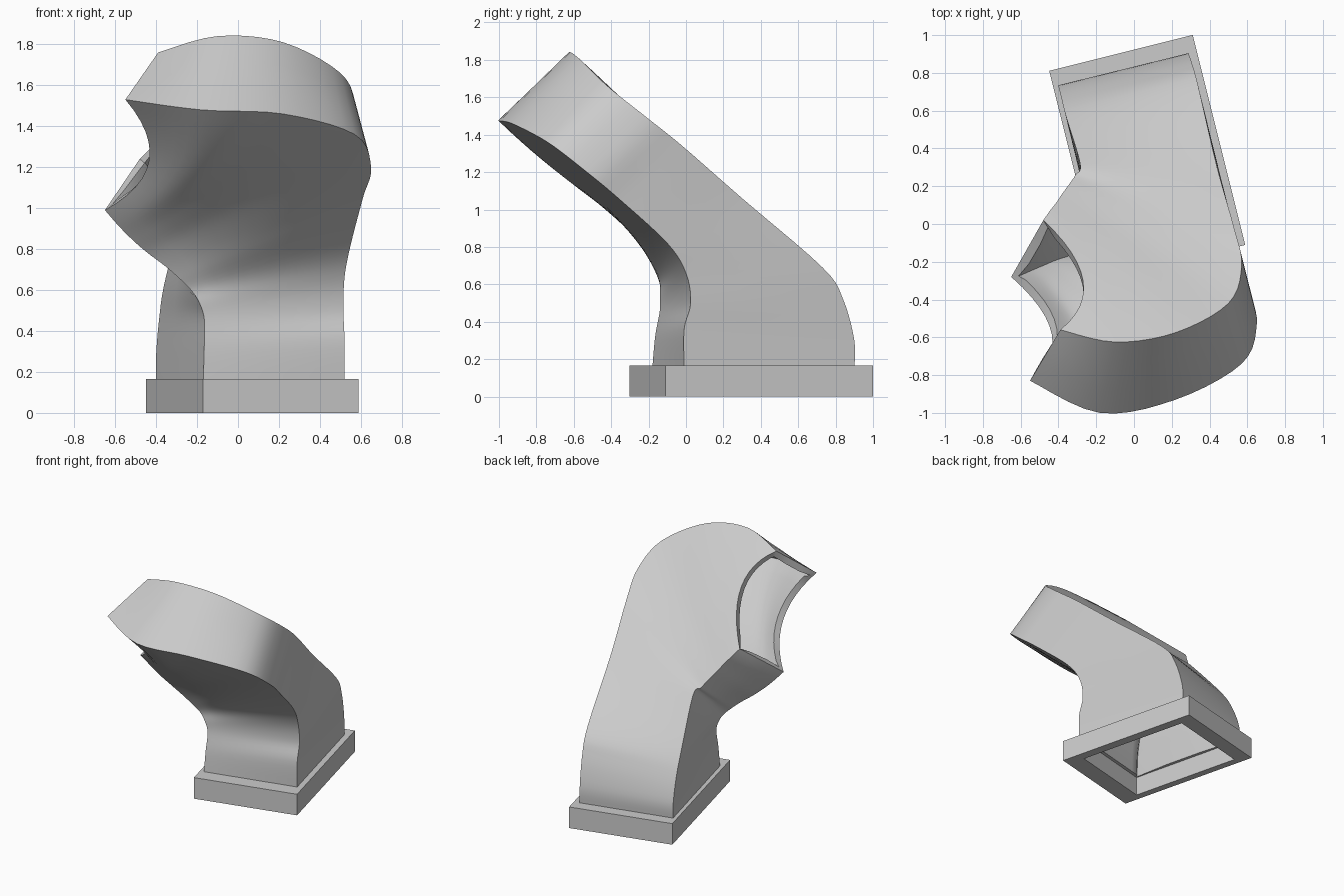
import bpy, bmesh, math
from mathutils import Vector

cube = bpy.data.objects.get("Cube")
if cube:
    bpy.data.objects.remove(cube)

grey = bpy.data.materials.new("plain_grey")
grey.use_nodes = True
colour = (0.6, 0.6, 0.6, 1)
grey.diffuse_color = colour
grey.node_tree.nodes["Principled BSDF"].inputs["Base Color"].default_value = colour


def make_object(name, bm):
    mesh = bpy.data.meshes.new(name)
    bm.to_mesh(mesh)
    bm.free()
    mesh.materials.append(grey)
    obj = bpy.data.objects.new(name, mesh)
    bpy.context.collection.objects.link(obj)
    return obj


def spline(points, t):
    """Smooth point on a rail, t running from 0 to 1."""
    last = len(points) - 1
    k = min(int(t * last), last - 1)
    f = t * last - k
    a, b, c, d = (Vector(points[min(max(k + j, 0), last)]) for j in (-1, 0, 1, 2))
    return b + 0.5 * f * (c - a + f * (2*a - 5*b + 4*c - d + f * (3*(b - c) + d - a)))


# Four corner rails of the duct, from the base up to the side mouth
top_outer = [(.29, .9, .15), (.29, .9, .3), (.31, .84, .52), (.34, .73, .69),
             (.44, .3, 1.06), (.53, -.02, 1.34), (.57, -.22, 1.5), (.5, -.42, 1.66),
             (.22, -.575, 1.81), (-.1, -.625, 1.84), (-.39, -.56, 1.76)]
top_inner = [(-.4, .73, .15), (-.4, .73, .28), (-.385, .67, .46), (-.36, .57, .63),
             (-.285, .32, .94), (-.31, .26, .98), (-.34, .215, 1.03), (-.38, .16, 1.09),
             (-.41, .115, 1.14), (-.445, .07, 1.19), (-.48, .02, 1.24)]
low_outer = [(.52, -.01, .15), (.52, -.01, .36), (.515, .025, .5), (.52, 0, .66),
             (.55, -.1, .82), (.61, -.35, 1.05), (.65, -.53, 1.2), (.57, -.74, 1.36),
             (.22, -.93, 1.46), (-.18, -1, 1.48), (-.55, -.83, 1.53)]
low_inner = [(-.17, -.18, .15), (-.165, -.165, .32), (-.165, -.14, .46), (-.19, -.14, .54),
             (-.23, -.14, .6), (-.29, -.16, .66), (-.36, -.18, .72), (-.44, -.2, .78),
             (-.51, -.225, .84), (-.58, -.25, .91), (-.65, -.28, .99)]

# Each side: start rail, end rail, number of steps, bulge that shapes the curved mouth
sides = [(top_outer, top_inner, 12, Vector((.165, -.03, .05))),
         (top_inner, low_inner, 3, Vector()),
         (low_inner, low_outer, 12, Vector((.165, -.03, -.03))),
         (low_outer, top_outer, 3, Vector())]

# Duct skin lofted through the rails
bm = bmesh.new()
steps = 50
rings = []
for k in range(steps + 1):
    t = k / steps
    weight = max(0, 2 * t - 1) ** 1.5
    ring = []
    for start, end, count, bulge in sides:
        a, b = spline(start, t), spline(end, t)
        for i in range(count):
            s = i / count
            ring.append(bm.verts.new(a.lerp(b, s) + bulge * (4 * s * (1 - s) * weight)))
    rings.append(ring)
for low, high in zip(rings, rings[1:]):
    for i in range(len(low)):
        j = (i + 1) % len(low)
        bm.faces.new((low[i], low[j], high[j], high[i]))
duct = make_object("duct", bm)
wall = duct.modifiers.new("wall", 'SOLIDIFY')
wall.thickness = 0.05
wall.offset = -1
bpy.context.view_layer.objects.active = duct
duct.select_set(True)
bpy.ops.object.modifier_apply(modifier="wall")
bpy.ops.object.shade_smooth_by_angle(angle=math.radians(35))

# Base flange: a turned rectangular frame
along = Vector((.97, .2425, 0))
back = Vector((-.2425, .97, 0))


def rectangle(bm, centre, half_width, half_depth, z):
    return [bm.verts.new(Vector((*centre, z)) + along * half_width * a + back * half_depth * b)
            for a, b in ((-1, -1), (1, -1), (1, 1), (-1, 1))]


bm = bmesh.new()
height = .165
outline = [((.07, .35), .392, .573, 0), ((.07, .35), .392, .573, height),
           ((.06, .36), .33, .445, height), ((.06, .36), .33, .445, 0)]
loops = [rectangle(bm, *spec) for spec in outline]
for n, loop in enumerate(loops):
    following = loops[(n + 1) % len(loops)]
    for i in range(4):
        j = (i + 1) % 4
        bm.faces.new((loop[i], loop[j], following[j], following[i]))
make_object("base_flange", bm)
